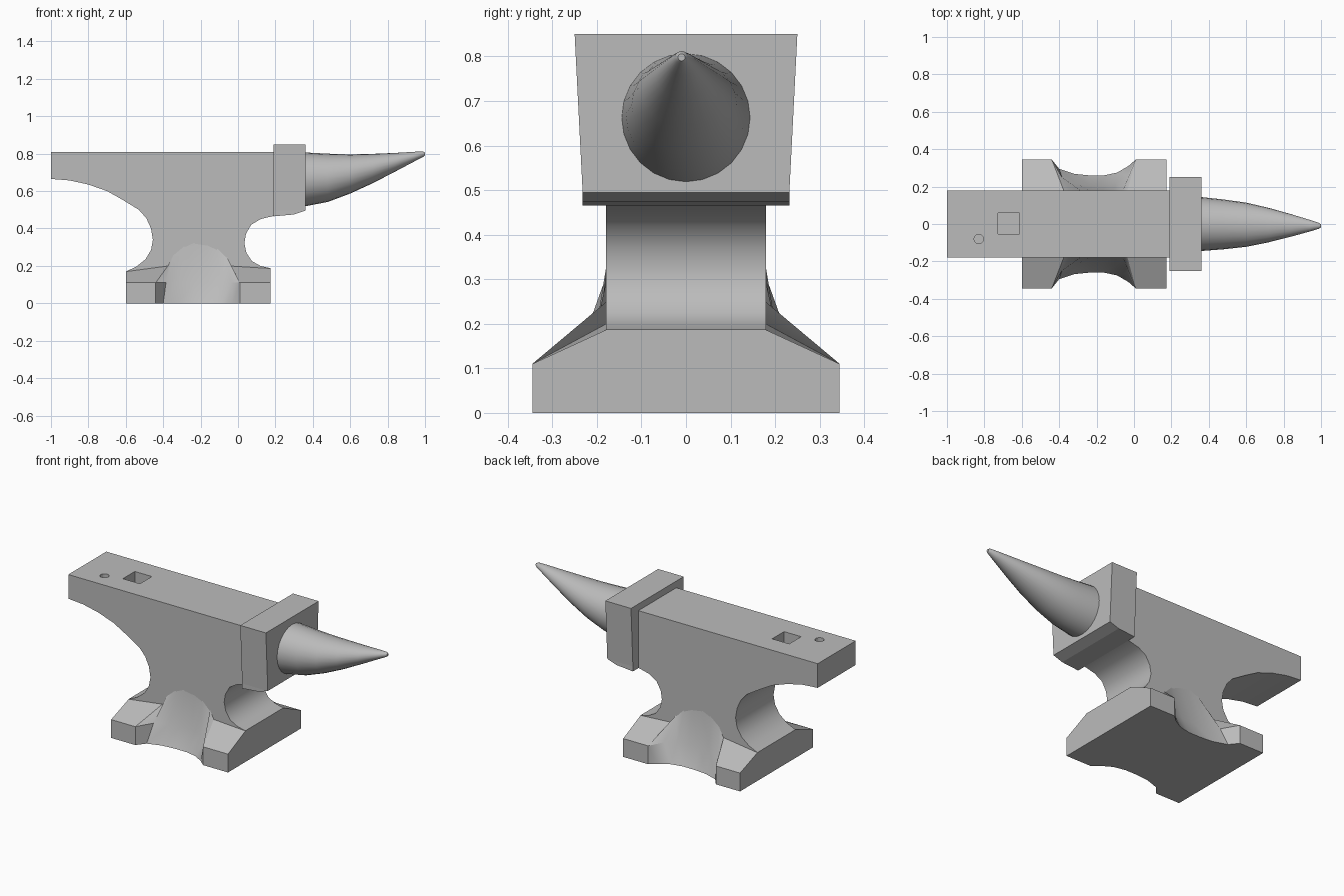
import bpy, bmesh, math

cube = bpy.data.objects.get("Cube")
if cube:
    bpy.data.objects.remove(cube, do_unlink=True)

steel = bpy.data.materials.new("steel_grey")
steel.use_nodes = True
steel.diffuse_color = (0.5, 0.5, 0.5, 1)
steel.node_tree.nodes["Principled BSDF"].inputs["Base Color"].default_value = steel.diffuse_color


def loft(name, rings, smooth=None):
    """Join equal-sized closed rings of points and cap both ends."""
    bm = bmesh.new()
    rows = [[bm.verts.new(p) for p in ring] for ring in rings]
    n = len(rows[0])
    for a, b in zip(rows, rows[1:]):
        for i in range(n):
            j = (i + 1) % n
            bm.faces.new((a[i], a[j], b[j], b[i]))
    bm.faces.new(rows[0])
    bm.faces.new(rows[-1][::-1])
    bmesh.ops.recalc_face_normals(bm, faces=bm.faces[:])
    mesh = bpy.data.meshes.new(name)
    bm.to_mesh(mesh)
    bm.free()
    mesh.materials.append(steel)
    obj = bpy.data.objects.new(name, mesh)
    bpy.context.collection.objects.link(obj)
    if smooth:
        bpy.ops.object.select_all(action="DESELECT")
        obj.select_set(True)
        bpy.context.view_layer.objects.active = obj
        bpy.ops.object.shade_smooth_by_angle(angle=math.radians(smooth))
    return obj


def slab(name, profile, half, smooth=None):
    """Extrude an (x, z) profile evenly to both sides."""
    return loft(name, [[(x, y, z) for x, z in profile] for y in (-half, half)], smooth)


# Body: heel, waist and the middle of the foot
throat = [(0.25, 0.48), (0.19, 0.467), (0.12, 0.45), (0.07, 0.42), (0.042, 0.37),
          (0.034, 0.32), (0.045, 0.27), (0.075, 0.225), (0.12, 0.2), (0.175, 0.187)]
heel = [(-0.6, 0.17), (-0.545, 0.195), (-0.495, 0.235), (-0.465, 0.285), (-0.455, 0.34),
        (-0.465, 0.4), (-0.49, 0.455), (-0.53, 0.5), (-0.62, 0.555), (-0.7, 0.6),
        (-0.8, 0.635), (-0.9, 0.657), (-1.0, 0.665)]
body = slab("body", [(-1.0, 0.81), (0.25, 0.81)] + throat + [(0.175, 0), (-0.6, 0)] + heel, 0.18, 30)

# Flared foot side with its scoop: (x, y) at floor, (x, y) at ledge, (x, z) at body
columns = [
    ((-0.6, 0.345), (-0.6, 0.345), (-0.6, 0.17)),
    ((-0.44, 0.345), (-0.44, 0.345), (-0.375, 0.2)),
    ((-0.4, 0.295), (-0.385, 0.25), (-0.345, 0.26)),
    ((-0.32, 0.268), (-0.31, 0.215), (-0.285, 0.31)),
    ((-0.24, 0.26), (-0.235, 0.205), (-0.23, 0.335)),
    ((-0.16, 0.26), (-0.16, 0.205), (-0.165, 0.325)),
    ((-0.09, 0.275), (-0.095, 0.22), (-0.11, 0.3)),
    ((-0.03, 0.31), (-0.035, 0.26), (-0.06, 0.25)),
    ((0.01, 0.345), (0.01, 0.345), (-0.035, 0.2)),
    ((0.175, 0.345), (0.175, 0.345), (0.175, 0.187)),
]
foot = loft("foot_sides", [[(a[0], 0.178, 0), (*a, 0), (*b, 0.11), (c[0], 0.178, c[1])]
                           for a, b, c in columns], 30)
foot.modifiers.new("other_side", "MIRROR").use_axis = (False, True, False)

# Stepped block behind the horn, wider towards its top
block_rings = []
for x, low in ((0.19, 0.465), (0.3, 0.475), (0.36, 0.495)):
    block_rings.append([(x, -0.232, low), (x, 0.232, low), (x, 0.232, 0.495001),
                        (x, 0.25, 0.85), (x, -0.25, 0.85), (x, -0.232, 0.495001)])
loft("horn_block", block_rings)

# Horn: x, top, bottom, half width
horn_rings = []
for x, top, low, half in [(0.35, 0.807, 0.517, 0.145), (0.48, 0.8, 0.542, 0.133),
                          (0.6, 0.796, 0.587, 0.118), (0.72, 0.799, 0.642, 0.092),
                          (0.84, 0.804, 0.704, 0.06), (0.94, 0.81, 0.757, 0.031),
                          (0.99, 0.812, 0.783, 0.015), (1.0, 0.806, 0.79, 0.008)]:
    mid, tall = (top + low) / 2, (top - low) / 2
    drift = -0.01 * (x - 0.35) / 0.65
    angles = [math.tau * i / 24 for i in range(24)]
    horn_rings.append([(x, drift + half * math.cos(a), mid + tall * math.sin(a)) for a in angles])
loft("horn", horn_rings, 40)


# Square and round tool holes in the heel
def cut_hole(name, x, y, radius, sides):
    angles = [math.tau * (i + 0.5) / sides for i in range(sides)]
    cutter = loft(name, [[(x + radius * math.cos(a), y + radius * math.sin(a), z) for a in angles]
                         for z in (0.7, 0.9)])
    cutter.hide_render = True
    cutter.display_type = "WIRE"
    mod = body.modifiers.new(name, "BOOLEAN")
    mod.operation = "DIFFERENCE"
    mod.solver = "EXACT"
    mod.object = cutter
    cutter.hide_set(True)


cut_hole("square_hole_cutter", -0.67, 0.003, 0.08, 4)
cut_hole("round_hole_cutter", -0.83, -0.08, 0.025, 16)
